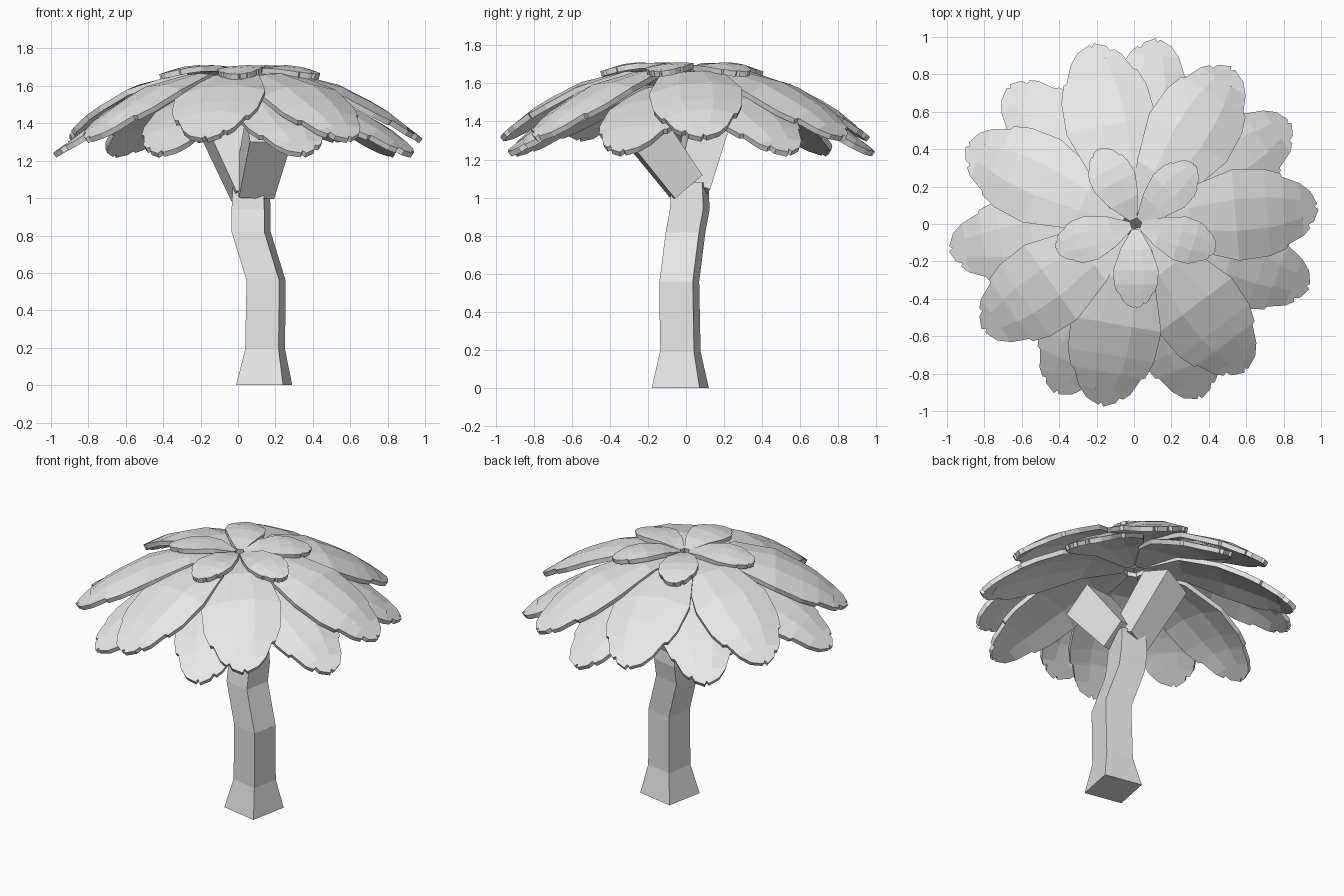
import bpy
import math
from mathutils import Vector, Matrix

cube = bpy.data.objects.get("Cube")
if cube:
    bpy.data.objects.remove(cube, do_unlink=True)

# One plain grey for the whole tree
grey = bpy.data.materials.new("light_grey")
grey.use_nodes = True
grey.diffuse_color = (0.8, 0.8, 0.8, 1)
grey.node_tree.nodes["Principled BSDF"].inputs["Base Color"].default_value = (0.8, 0.8, 0.8, 1)

UP = Vector((0, 0, 1))


def add_object(name, verts, faces):
    mesh = bpy.data.meshes.new(name)
    mesh.from_pydata(verts, [], faces)
    mesh.update()
    mesh.materials.append(grey)
    obj = bpy.data.objects.new(name, mesh)
    bpy.context.collection.objects.link(obj)
    return obj


def square_limb(name, sections, axis, yaw):
    """Square tube through (x, y, z, size) sections set square to the axis."""
    turn = UP.rotation_difference(Vector(axis)).to_matrix() @ Matrix.Rotation(math.radians(yaw), 3, 'Z')
    corners = [Vector(c) / 2 for c in ((-1, -1, 0), (1, -1, 0), (1, 1, 0), (-1, 1, 0))]
    verts = [Vector((x, y, z)) + turn @ (c * size) for x, y, z, size in sections for c in corners]
    faces = [(3, 2, 1, 0), tuple(len(verts) - 4 + k for k in range(4))]
    for i in range(len(sections) - 1):
        for k in range(4):
            a, b = 4 * i + k, 4 * i + (k + 1) % 4
            faces.append((a, b, b + 4, a + 4))
    return add_object(name, verts, faces)


def height_at(curve, r):
    """Height of a leaf tier at a distance from the middle."""
    for (r0, z0), (r1, z1) in zip(curve, curve[1:]):
        if r <= r1:
            break
    return z0 + (z1 - z0) * (r - r0) / (r1 - r0)


# Leaf outline: (distance, half width) rows with a side notch, then a notched tip
ROWS = [(0.06, 0.04), (0.3, 0.16), (0.55, 0.235), (0.72, 0.225), (0.81, 0.195), (0.82, 0.175), (0.91, 0.135)]
TIP = [(0.75, 0.945), (0.6, 0.94), (0.5, 0.97), (0.05, 1.0), (-0.05, 0.98), (-0.15, 0.995), (-0.65, 0.965)]
COLUMNS = (-1, -0.35, 0.35, 1)


def leaf(name, angle, curve, scale, width, flip, centre):
    flat = [(r, u * hw) for r, hw in ROWS for u in COLUMNS]
    flat += [(r, flip * u * ROWS[-1][1]) for u, r in TIP[::flip]]
    turn = Matrix.Rotation(math.radians(angle), 3, 'Z')
    verts = []
    for along, across in flat:
        a, c = along * scale, across * scale * width
        z = height_at(curve, math.hypot(a, c)) - 0.5 * c * c + 0.07 * c
        verts.append(turn @ Vector((a, c, z)) + Vector((*centre, 0)))
    n = len(COLUMNS)
    faces = []
    for i in range(len(ROWS) - 1):
        for k in range(n - 1):
            a = i * n + k
            faces.append((a, a + n, a + n + 1, a + 1))
    last = (len(ROWS) - 1) * n
    tip = list(range(last + n, len(verts)))
    faces.append(tuple([last + k for k in reversed(range(n))] + tip[::-1]))
    obj = add_object(name, verts, faces)
    solid = obj.modifiers.new("thickness", 'SOLIDIFY')
    solid.thickness = 0.03
    solid.offset = -1
    return obj


# Bent trunk and its two branches
square_limb("trunk", [(0.14, -0.03, 0, 0.256), (0.145, -0.03, 0.19, 0.182),
                      (0.15, -0.035, 0.56, 0.178), (0.07, -0.002, 0.82, 0.178),
                      (0.07, 0.02, 0.94, 0.178), (0.07, 0.02, 1.08, 0.165)], UP, -11)
square_limb("front_branch", [(0.09, 0.0, 1.06, 0.19), (0.165, -0.23, 1.37, 0.225)], (0.05, -0.25, 0.3), 8)
square_limb("back_branch", [(0.06, 0.02, 1.04, 0.18), (-0.13, 0.14, 1.48, 0.21)], (-0.18, 0.1, 0.4), 12)

# Leaf tiers: name, angles, height curve, scale, width, centre
TIERS = [
    ("lower_leaf", (33, 83, 132, 188, 245, 291, 340),
     [(0, 1.6), (0.35, 1.59), (0.6, 1.5), (0.8, 1.39), (1, 1.24)], 1, 0.98, (0, 0)),
    ("upper_leaf", (5, 58, 103, 155, 215, 260, 307),
     [(0, 1.66), (0.35, 1.665), (0.6, 1.59), (0.8, 1.47), (1, 1.31)], 0.99, 1.05, (0, 0)),
    ("crown_leaf", (45, 117, 197, 270, 342),
     [(0, 1.67), (0.2, 1.715), (0.33, 1.7), (0.46, 1.66)], 0.45, 1.15, (0.01, 0)),
]
for name, angles, curve, scale, width, centre in TIERS:
    for i, angle in enumerate(angles):
        leaf(f"{name}_{i + 1}", angle, curve, scale, width, 1 if i % 2 else -1, centre)
